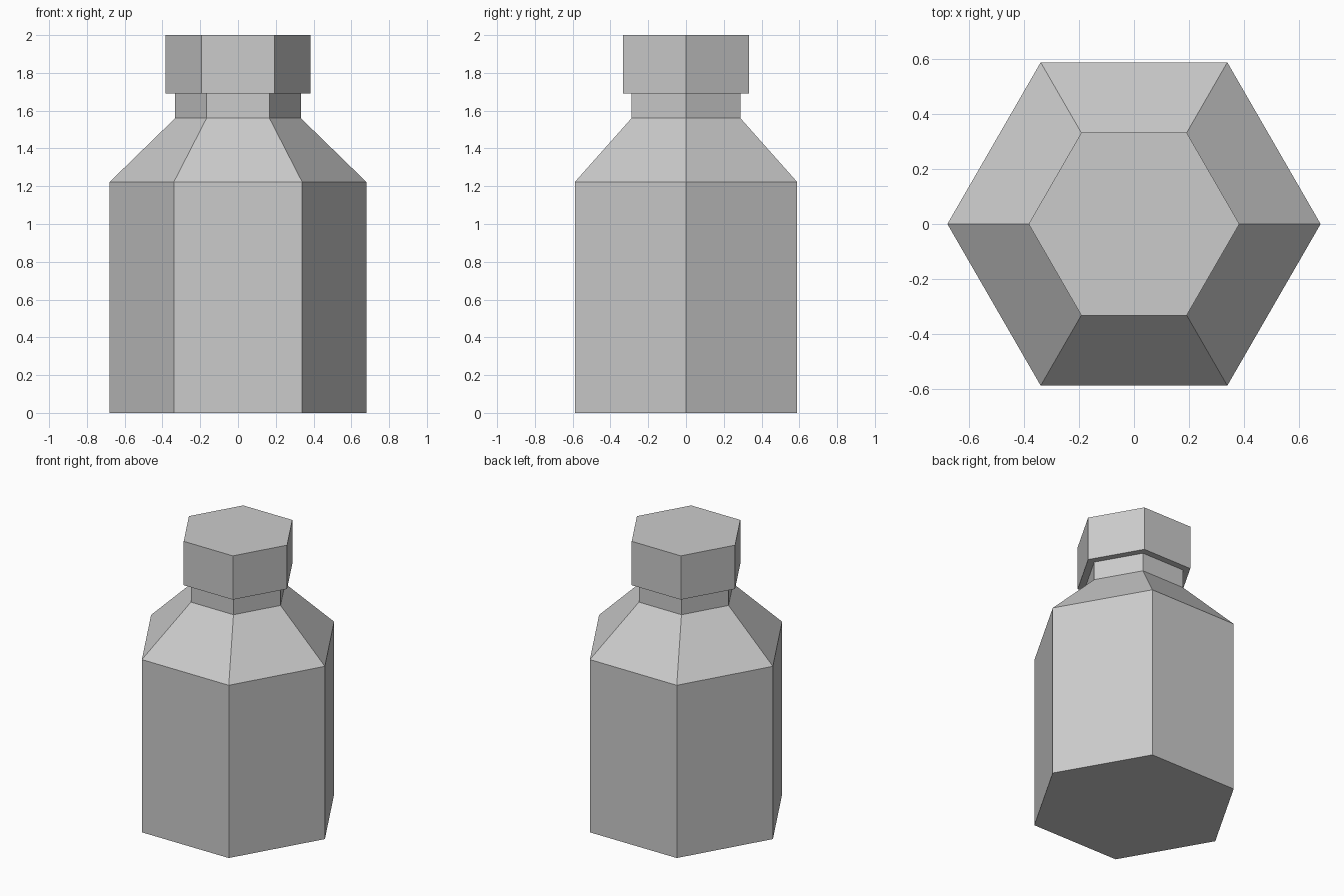
import bpy
import bmesh
from math import cos, sin, tau

SIDES = 6

cube = bpy.data.objects.get("Cube")
if cube:
    bpy.data.objects.remove(cube, do_unlink=True)

# Plain grey shared by the whole bottle
grey = bpy.data.materials.new("light_grey")
grey.use_nodes = True
colour = (0.6, 0.6, 0.6, 1)
grey.diffuse_color = colour
grey.node_tree.nodes["Principled BSDF"].inputs["Base Color"].default_value = colour


def hex_part(name, profile, cap_bottom=False, cap_top=False):
    """Stack hexagonal rings from (radius, height) pairs, corners on the x axis."""
    bm = bmesh.new()
    rings = [[bm.verts.new((r * cos(tau * i / SIDES), r * sin(tau * i / SIDES), z))
              for i in range(SIDES)] for r, z in profile]
    for low, high in zip(rings, rings[1:]):
        for i in range(SIDES):
            j = (i + 1) % SIDES
            bm.faces.new((low[i], low[j], high[j], high[i]))
    if cap_bottom:
        bm.faces.new(rings[0][::-1])
    if cap_top:
        bm.faces.new(rings[-1])
    mesh = bpy.data.meshes.new(name)
    bm.to_mesh(mesh)
    bm.free()
    mesh.materials.append(grey)
    obj = bpy.data.objects.new(name, mesh)
    bpy.context.collection.objects.link(obj)
    return obj


# Body with sloped shoulder and short neck
body_radius, neck_radius, stopper_radius = 0.68, 0.333, 0.384
neck_top = 1.69
hex_part("bottle_body",
         [(body_radius, 0), (body_radius, 1.222), (neck_radius, 1.56), (neck_radius, neck_top)],
         cap_bottom=True)

# Stopper overhanging the neck, with its underside rim
hex_part("bottle_stopper",
         [(neck_radius, neck_top), (stopper_radius, neck_top), (stopper_radius, 2)],
         cap_top=True)
